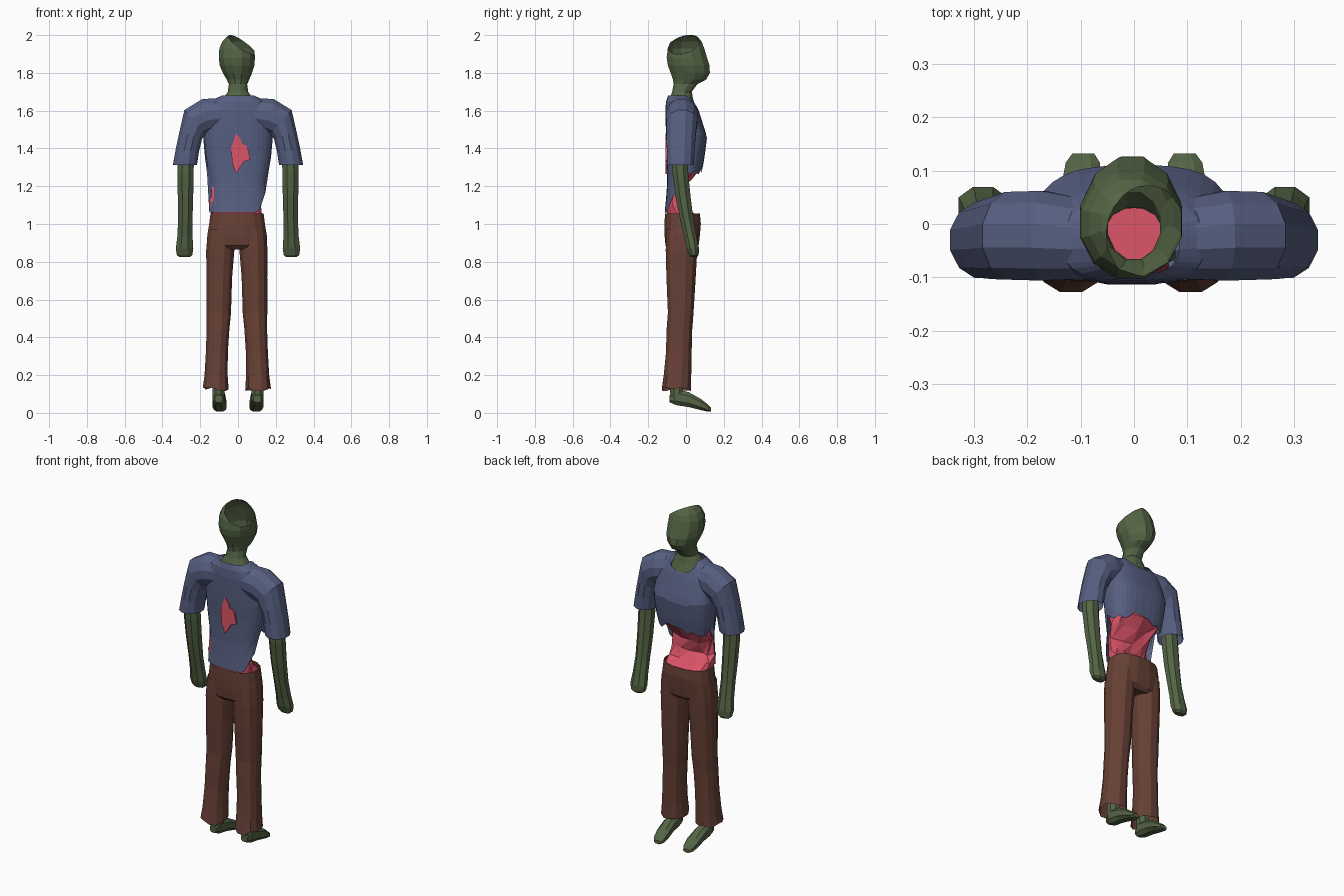
import bpy, bmesh, random
from math import sin, cos, pi, radians
from mathutils import Vector

random.seed(4)
cube = bpy.data.objects.get("Cube")
if cube:
    bpy.data.objects.remove(cube, do_unlink=True)


def material(name, rgb):
    m = bpy.data.materials.new(name)
    m.use_nodes = True
    m.diffuse_color = (*rgb, 1)
    m.node_tree.nodes["Principled BSDF"].inputs["Base Color"].default_value = (*rgb, 1)
    return m


SKIN = material("green_skin", (.09, .13, .06))
SHIRT = material("blue_cloth", (.095, .115, .22))
PANTS = material("brown_cloth", (.135, .052, .036))
FLESH = material("red_flesh", (.72, .09, .14))


def finish(name, bm, mat):
    bmesh.ops.recalc_face_normals(bm, faces=bm.faces)
    mesh = bpy.data.meshes.new(name)
    bm.to_mesh(mesh)
    bm.free()
    mesh.materials.append(mat)
    ob = bpy.data.objects.new(name, mesh)
    bpy.context.collection.objects.link(ob)
    return ob


def power(v, p):
    return (abs(v) ** p) * (1 if v >= 0 else -1)


def skin_rings(rings, caps=(False, False)):
    """Join rings of points into a tube."""
    bm = bmesh.new()
    rows = [[bm.verts.new(p) for p in ring] for ring in rings]
    n = len(rows[0])
    for a, b in zip(rows, rows[1:]):
        for i in range(n):
            j = (i + 1) % n
            bm.faces.new((a[i], a[j], b[j], b[i]))
    for use, row in zip(caps, (rows[0], rows[-1])):
        if use:
            bm.faces.new(row)
    return bm


def ring(x, y, z, ru, rv, tilt=0, n=10, side=1, upright=False, p=1.0):
    """An oval ring, tilted about y, or standing across y when upright."""
    u = Vector((cos(radians(tilt)), 0, sin(radians(tilt))))
    v = Vector((0, 0, 1)) if upright else Vector((0, 1, 0))
    pts = []
    for k in range(n):
        a = 2 * pi * (k + .5) / n
        q = Vector((x, y, z)) + u * ru * power(cos(a), p) + v * rv * power(sin(a), p)
        pts.append(Vector((q.x * side, q.y, q.z)))
    return pts


def stack(table, n, p=1.0):
    """Level rings from rows of z, centre x, half width, back y, front y."""
    return [ring(x, (b + f) / 2, z, w, (f - b) / 2, n=n, p=p) for z, x, w, b, f in table]


# Hollow head and neck, the crown sliced open at a slant
head = skin_rings(stack([
    (1.60, 0, .105, -.09, .062), (1.66, 0, .085, -.09, .04),
    (1.70, 0, .056, -.075, .032), (1.74, 0, .05, -.068, .062),
    (1.765, 0, .062, -.072, .11), (1.80, -.003, .08, -.085, .13),
    (1.84, -.005, .095, -.1, .128), (1.88, -.006, .099, -.106, .115),
    (1.93, -.006, .096, -.1, .1), (1.965, -.006, .08, -.085, .086),
    (1.99, -.008, .055, -.06, .065), (2.01, -.01, .025, -.03, .03)], 12), (False, True))
bmesh.ops.bisect_plane(head, geom=head.verts[:] + head.edges[:] + head.faces[:],
                       plane_co=(0, 0, 1.966), plane_no=(.67, -.3, 1), clear_outer=True)
finish("head_and_neck", head, SKIN)

# Torn shirt body: every column runs from the collar to its own hem height
PROFILE = [(1.68, .085, -.095, .02), (1.66, .13, -.105, .04), (1.60, .17, -.11, .068),
           (1.46, .185, -.106, .112), (1.35, .175, -.1, .098),
           (1.20, .148, -.1, .07), (1.04, .158, -.115, .06)]


def body_at(z):
    for a, b in zip(PROFILE, PROFILE[1:]):
        if z >= b[0]:
            t = min(1, max(0, (a[0] - z) / (a[0] - b[0])))
            return [p + (q - p) * t for p, q in zip(a, b)]
    return PROFILE[-1]


COLS, ROWS = 32, 10
spans = []
for i in range(COLS):
    a = 2 * pi * (i + .5) / COLS
    collar = 1.68 - .065 * max(0, sin(a)) ** 6
    if sin(a) < -.25:
        hem = 1.06 + .3 * max(0, cos(a) - .6)
    else:
        hem = 1.285 + random.uniform(-.025, .025)
    spans.append((a, collar, hem))
rings = []
for r in range(ROWS + 1):
    row = []
    for a, collar, hem in spans:
        t = r / ROWS
        z = collar + (hem - collar) * t ** 1.3
        _, w, b, f = body_at(z)
        row.append((w * power(cos(a), .75),
                    (b + f) / 2 + (f - b) / 2 * power(sin(a), .75), z))
    rings.append(row)
finish("shirt_body", skin_rings(rings), SHIRT)

# Exposed hollow belly
gut = skin_rings(stack([
    (1.57, 0, .08, -.07, .03), (1.42, 0, .14, -.085, .075), (1.30, 0, .15, -.088, .082),
    (1.25, 0, .14, -.088, .035), (1.19, -.005, .13, -.09, -.03),
    (1.12, -.01, .13, -.095, -.035), (1.08, -.008, .135, -.098, .01),
    (1.045, -.005, .135, -.1, .062), (1.0, -.005, .135, -.095, .06)], 14, .8), (True, True))
for v in gut.verts:
    if 1.06 < v.co.z < 1.27 and v.co.y > -.07:
        v.co += Vector([random.uniform(-.014, .014) for _ in range(3)])
bmesh.ops.triangulate(gut, faces=gut.faces)
finish("belly_flesh", gut, FLESH)

# Ragged wound plate on the shirt
wound = bmesh.new()
outline = [(-.01, 1.48), (.015, 1.45), (.02, 1.425), (.05, 1.41), (.065, 1.34),
           (.03, 1.33), (-.01, 1.265), (-.03, 1.32), (-.037, 1.40)]
face = wound.faces.new([wound.verts.new((x, -.109, z)) for x, z in outline])
out = bmesh.ops.extrude_face_region(wound, geom=[face])
for v in out["geom"]:
    if isinstance(v, bmesh.types.BMVert):
        v.co.y += .009
finish("wound", wound, FLESH)

# Hips
finish("trouser_hips", skin_rings(stack([
    (1.055, -.005, .143, -.113, .075), (1.0, -.005, .15, -.115, .08),
    (.94, -.005, .16, -.115, .075), (.885, -.005, .162, -.11, .068),
    (.865, -.005, .13, -.09, .05)], 16, .8), (False, True)), PANTS)

for side, label in ((1, "left"), (-1, "right")):
    # Sleeve, open at the cuff
    sleeve = [(.07, -.03, 1.585, .085, .075, 85), (.17, -.022, 1.572, .095, .087, 78),
              (.227, -.022, 1.54, .088, .085, 48), (.25, -.026, 1.47, .065, .08, 18),
              (.268, -.028, 1.39, .064, .076, 8), (.281, -.03, 1.312, .066, .074, 0)]
    finish(label + "_sleeve", skin_rings([ring(*s, n=12, side=side) for s in sleeve]), SHIRT)

    # Arm and blunt hand
    arm = [(.275, -.035, 1.38, .045, .045), (.278, -.03, 1.27, .047, .045),
           (.278, -.015, 1.14, .044, .043), (.279, .005, 1.02, .041, .038),
           (.281, .024, .93, .044, .036), (.283, .036, .87, .05, .036),
           (.283, .042, .835, .044, .027), (.283, .042, .825, .03, .018)]
    finish(label + "_arm", skin_rings([ring(*s, n=8, side=side) for s in arm],
                                      (True, True)), SKIN)

    # Trouser leg with a flared, uneven hem
    shift = -.006 * side
    leg = [(.083, -.02, .97, .072, .088), (.088, -.024, .86, .077, .086),
           (.093, -.026, .72, .07, .08), (.096, -.028, .53, .067, .07),
           (.1, -.035, .44, .062, .07), (.106, -.038, .32, .06, .07),
           (.11, -.045, .20, .063, .075), (.112, -.05, .125, .07, .08)]
    rows = [ring(s[0] + shift, *s[1:], n=12, side=side, p=.9) for s in leg]
    for point in rows[-1]:
        point.z += random.uniform(-.012, .012)
    finish(label + "_trouser_leg", skin_rings(rows), PANTS)

    # Ankle and sloping foot
    ankle = [(.103, -.05, .26, .036, .038), (.103, -.05, .13, .035, .038),
             (.103, -.048, .07, .034, .036)]
    finish(label + "_ankle", skin_rings([ring(*s, n=8, side=side) for s in ankle],
                                        (True, True)), SKIN)
    foot = [(.102, -.088, .075, .022, .02), (.102, -.05, .083, .035, .045),
            (.101, .015, .07, .037, .042), (.098, .075, .046, .04, .032),
            (.096, .115, .026, .034, .021), (.095, .132, .018, .022, .011)]
    finish(label + "_foot", skin_rings(
        [ring(*s, n=8, side=side, upright=True, p=.8) for s in foot], (True, True)), SKIN)
